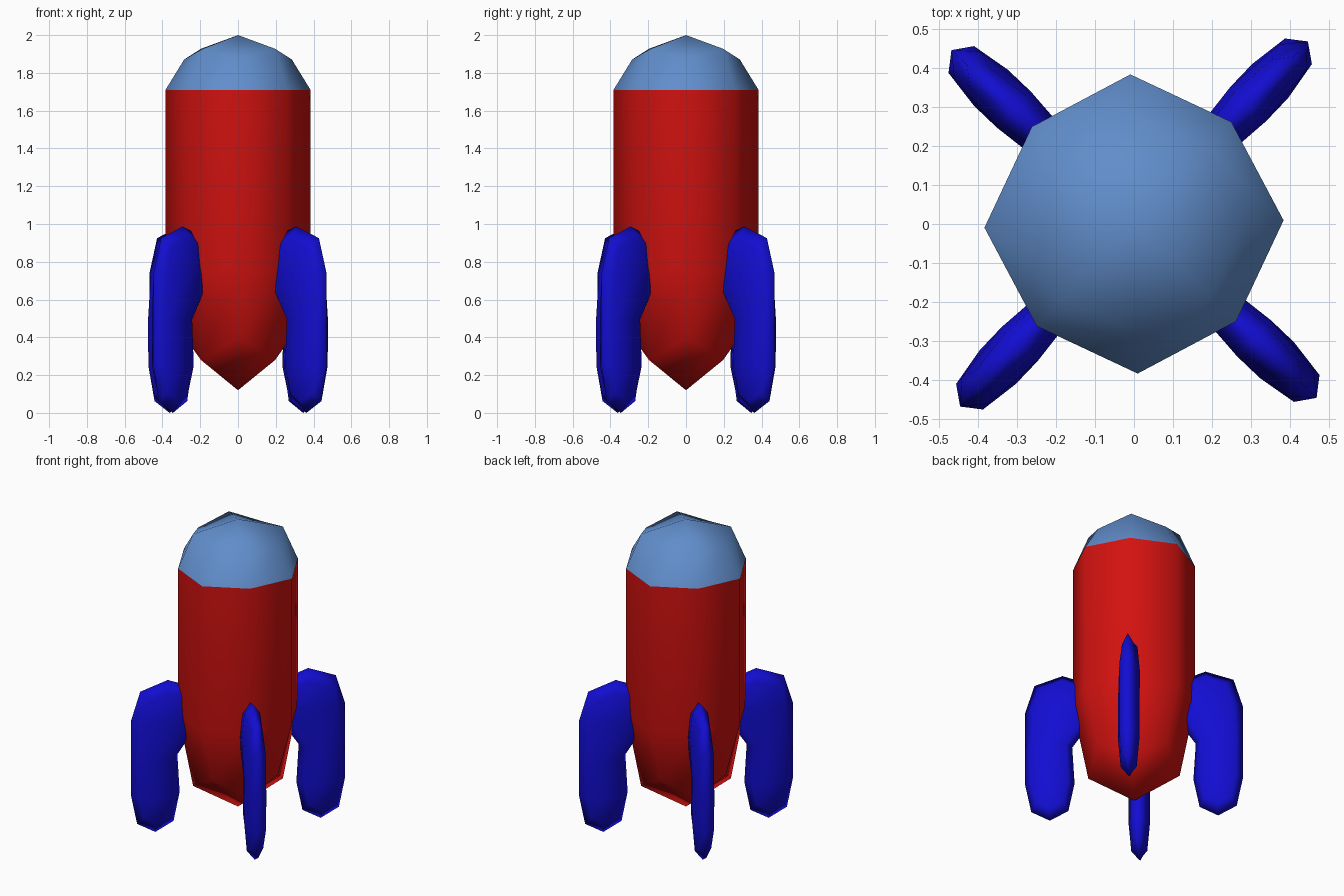
import bpy, bmesh, math
from mathutils import Matrix

if "Cube" in bpy.data.objects:
    bpy.data.objects.remove(bpy.data.objects["Cube"])

TWIST = math.radians(46.4)  # flat directions of the body and the fins lie near the diagonals


def material(name, rgb):
    mat = bpy.data.materials.new(name)
    mat.diffuse_color = (*rgb, 1)
    mat.use_nodes = True
    mat.node_tree.nodes["Principled BSDF"].inputs["Base Color"].default_value = mat.diffuse_color
    return mat


def ring(bm, z, cx, hx, hy, cap=0.0):
    """Eight-point ring of a rounded cube; a non-zero cap height makes the end ring."""
    verts = []
    for i in range(8):
        a = i * math.pi / 4
        odd = i % 2
        k = ((0.75, 0.556) if cap else (1.0, 0.75))[odd]
        sx, sy = round(math.cos(a)), round(math.sin(a))
        dz = cap * (0.75, 0.556)[odd]
        verts.append(bm.verts.new((cx + sx * k * hx, sy * k * hy, z + dz)))
    return verts


def rounded_form(name, sections, mat, angle, bottom=0.0, top=0.0):
    """Loft sections (z, centre, half x, half y), with optional rounded ends."""
    bm = bmesh.new()
    rings = [ring(bm, *s) for s in sections]
    poles = []
    if bottom:
        rings.insert(0, ring(bm, *sections[0], cap=-bottom))
        poles.append((rings[0], sections[0], -bottom))
    if top:
        rings.append(ring(bm, *sections[-1], cap=top))
        poles.append((rings[-1], sections[-1], top))
    for lo, hi in zip(rings, rings[1:]):
        for i in range(8):
            j = (i + 1) % 8
            bm.faces.new((lo[i], lo[j], hi[j], hi[i]))
    for r, s, h in poles:
        pole = bm.verts.new((s[1], 0, s[0] + h))
        for i in range(0, 8, 2):
            bm.faces.new((pole, r[i], r[i + 1], r[(i + 2) % 8]))
    bmesh.ops.recalc_face_normals(bm, faces=bm.faces)
    bmesh.ops.rotate(bm, verts=bm.verts, matrix=Matrix.Rotation(angle, 3, 'Z'))
    for f in bm.faces:
        f.smooth = True
    me = bpy.data.meshes.new(name)
    bm.to_mesh(me)
    bm.free()
    me.materials.append(mat)
    ob = bpy.data.objects.new(name, me)
    bpy.context.collection.objects.link(ob)
    return ob


red = material("red", (0.64, 0.006, 0.005))
sky = material("light_blue", (0.12, 0.27, 0.6))
blue = material("blue", (0.006, 0.004, 0.64))

# Hull with pointed underside, and the nose dome on top
R = 0.362
rounded_form("hull", [(0.76, 0, R, R), (1.71, 0, R, R)], red, TWIST, bottom=0.64)
rounded_form("nose_dome", [(1.71, 0, R, R)], sky, TWIST, top=0.29)

# Four fins whose upper ends reach into the hull
fin = [(0.25, 0.50, 0.147, 0.0635),
       (0.495, 0.507, 0.14, 0.0635),
       (0.74, 0.425, 0.222, 0.0635)]
for n in range(4):
    rounded_form(f"fin_{n + 1}", fin, blue, TWIST + n * math.pi / 2, bottom=0.25, top=0.247)
